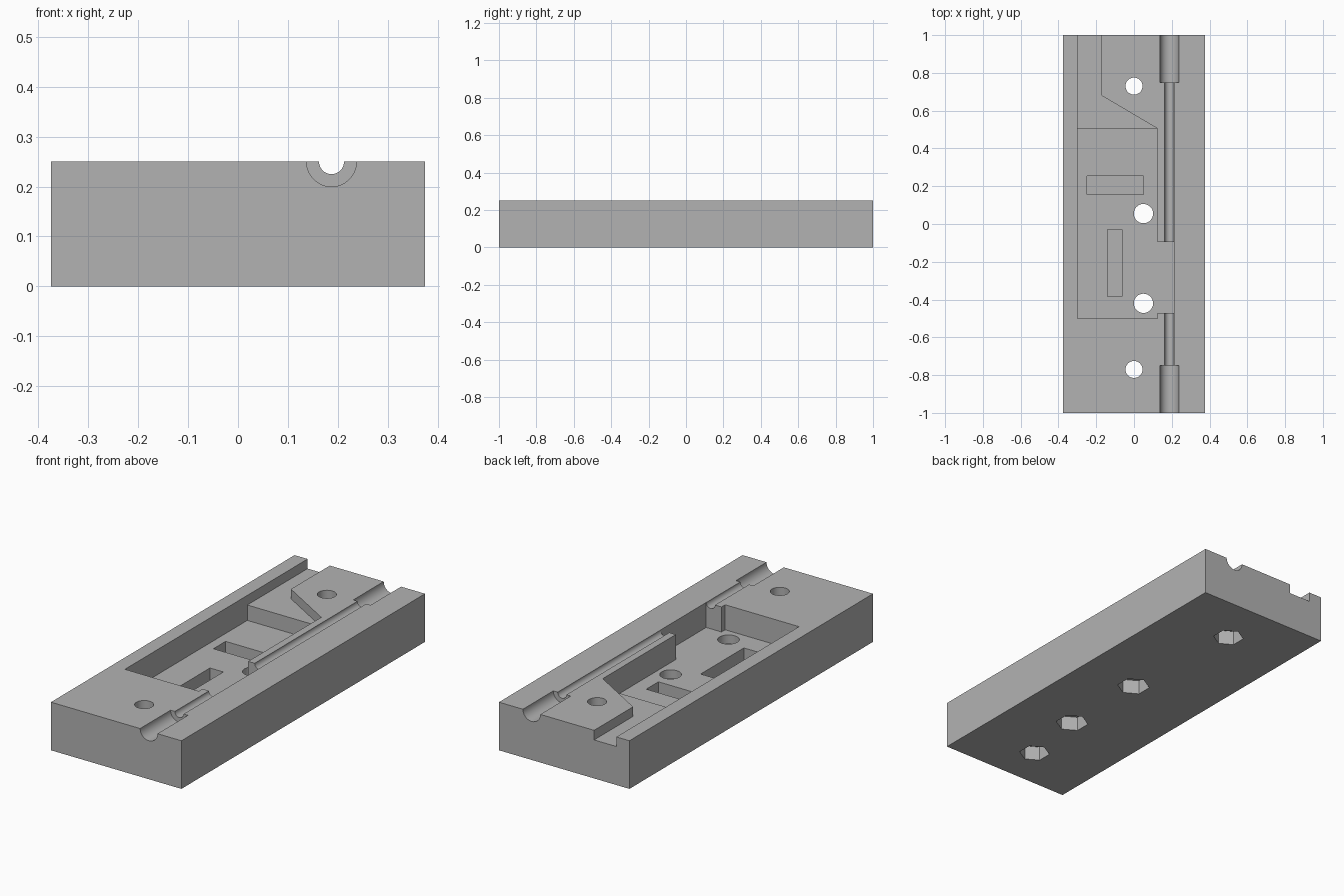
import bpy, bmesh, math
from mathutils import Matrix

cube = bpy.data.objects.get("Cube")
if cube:
    bpy.data.objects.remove(cube, do_unlink=True)

W, L, H = 0.75, 2.0, 0.25
FLOOR, CHANNEL, SLOT, NUT = 0.12, 0.2, 0.045, 0.075
ABOVE = H + 0.1

grey = bpy.data.materials.new("plain_grey")
grey.use_nodes = True
grey.diffuse_color = (0.45, 0.45, 0.45, 1)
grey.node_tree.nodes["Principled BSDF"].inputs["Base Color"].default_value = (0.45, 0.45, 0.45, 1)


def finish(bm, name):
    bmesh.ops.recalc_face_normals(bm, faces=bm.faces)
    mesh = bpy.data.meshes.new(name)
    bm.to_mesh(mesh)
    bm.free()
    mesh.materials.append(grey)
    obj = bpy.data.objects.new(name, mesh)
    bpy.context.collection.objects.link(obj)
    return obj


def prism(name, outline, z0, z1):
    bm = bmesh.new()
    face = bm.faces.new([bm.verts.new((x, y, z0)) for x, y in outline])
    top = bmesh.ops.extrude_face_region(bm, geom=[face])["geom"]
    verts = [v for v in top if isinstance(v, bmesh.types.BMVert)]
    bmesh.ops.translate(bm, verts=verts, vec=(0, 0, z1 - z0))
    return finish(bm, name)


def rect(x0, x1, y0, y1):
    return [(x0, y0), (x1, y0), (x1, y1), (x0, y1)]


def ngon(x, y, r, n, start=0.0):
    return [(x + r * math.cos(start + math.tau * i / n),
             y + r * math.sin(start + math.tau * i / n)) for i in range(n)]


def groove(name, r, y0, y1):
    bm = bmesh.new()
    bmesh.ops.create_cone(bm, cap_ends=True, segments=64, radius1=r, radius2=r, depth=y1 - y0,
                          matrix=Matrix.Translation((0.1875, (y0 + y1) / 2, H))
                          @ Matrix.Rotation(math.pi / 2, 4, "X"))
    return finish(bm, name)


block = prism("mould_block", rect(-W / 2, W / 2, -L / 2, L / 2), 0, H)

# Main pocket with side bay, and the shallow channel leading out of the back
pocket = [(-0.3, -0.5), (0.125, -0.5), (0.125, -0.47), (0.213, -0.47),
          (0.213, -0.095), (0.125, -0.095), (0.125, 0.505), (-0.3, 0.505)]
channel = [(-0.3, 0.45), (0.125, 0.45), (0.125, 0.505), (-0.172, 0.68), (-0.172, 1.1), (-0.3, 1.1)]
cutters = [prism("pocket_cutter", pocket, FLOOR, ABOVE),
           prism("channel_cutter", channel, CHANNEL, ABOVE)]

# Two blind slots in the pocket floor
for area in ((-0.25, 0.05, 0.155, 0.255), (-0.14, -0.063, -0.385, -0.03)):
    cutters.append(prism("slot_cutter", rect(*area), SLOT, FLOOR + 0.05))

# Half-round rod groove, wider at both ends
cutters += [groove("rod_groove_cutter", 0.025, -0.8, 0.8),
            groove("back_groove_cutter", 0.05, 0.75, 1.1),
            groove("front_groove_cutter", 0.05, -1.1, -0.75)]

# Bolt holes with hexagonal nut recesses underneath
for x, y, r, nut in ((0, 0.73, 0.045, 0.075), (0, -0.77, 0.045, 0.075),
                     (0.05, 0.055, 0.051, 0.08), (0.05, -0.42, 0.051, 0.08)):
    cutters.append(prism("bolt_cutter", ngon(x, y, r, 48), -0.1, ABOVE))
    cutters.append(prism("nut_cutter", ngon(x, y, nut, 6, math.pi / 6), -0.1, NUT))

bpy.ops.object.select_all(action="DESELECT")
bpy.context.view_layer.objects.active = block
block.select_set(True)
for cutter in cutters:
    mod = block.modifiers.new("cut", "BOOLEAN")
    mod.operation = "DIFFERENCE"
    mod.solver = "EXACT"
    mod.object = cutter
    bpy.ops.object.modifier_apply(modifier=mod.name)
    bpy.data.objects.remove(cutter, do_unlink=True)

bpy.ops.object.shade_smooth_by_angle(angle=math.radians(30))
